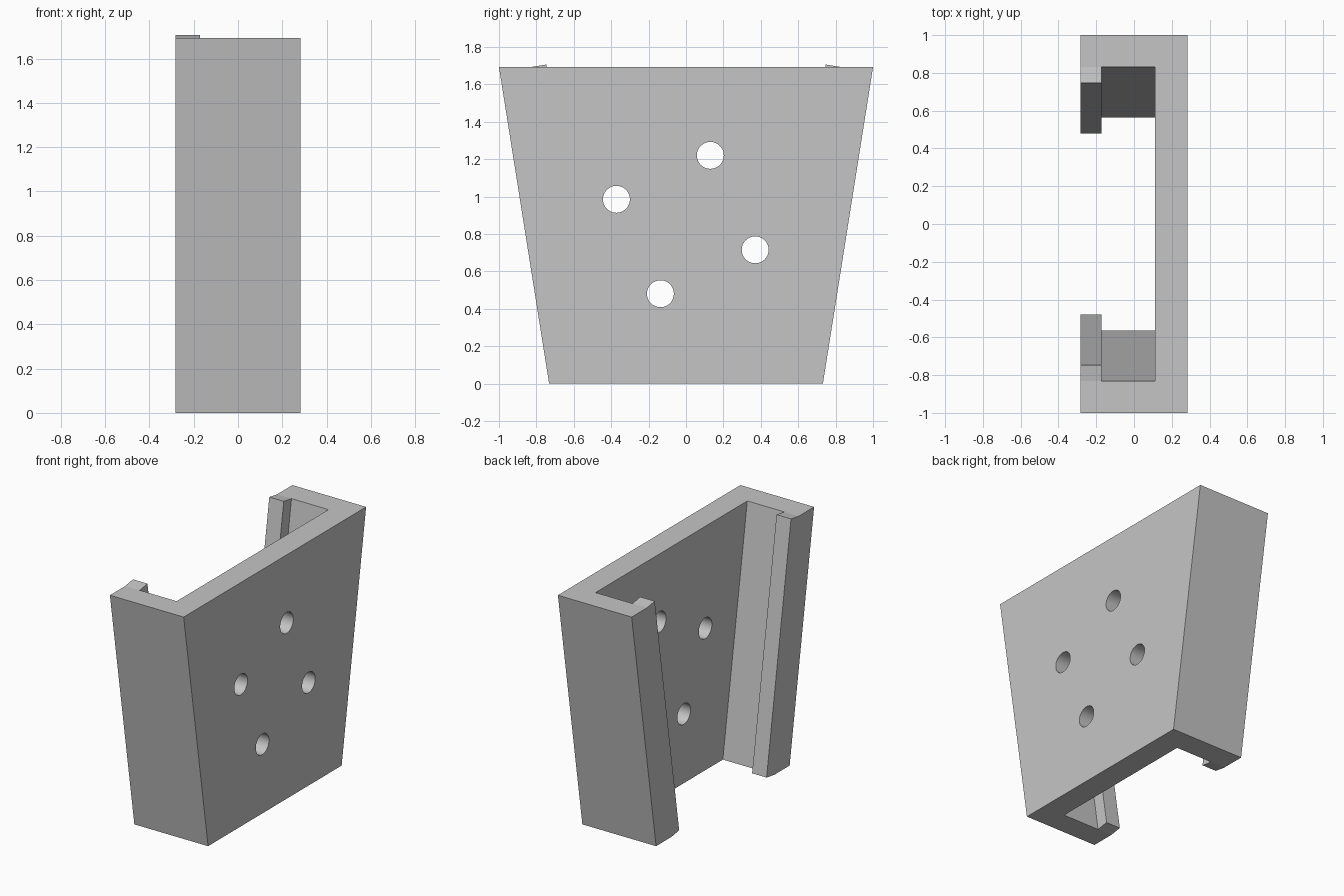
import bpy, bmesh, math

old = bpy.data.objects.get("Cube")
if old:
    bpy.data.objects.remove(old, do_unlink=True)

HEIGHT = 1.692
TAPER = 0.268          # how far each side leans in from top to bottom
X_BACK, X_WALL, X_LIP, X_FRONT = 0.283, 0.112, -0.172, -0.283
WALL_Y, LIP_Y = 0.832, 0.747
LIP_RISE = (WALL_Y - LIP_Y) * TAPER / HEIGHT   # lip ends are square to the lean

grey = bpy.data.materials.new("plain grey")
grey.use_nodes = True
grey.diffuse_color = (0.56, 0.56, 0.56, 1)
grey.node_tree.nodes["Principled BSDF"].inputs["Base Color"].default_value = (0.56, 0.56, 0.56, 1)


def loft(name, top):
    """Solid from a top outline, leaning inward down to a matching bottom outline."""
    bm = bmesh.new()
    upper = [bm.verts.new(p) for p in top]
    lower = [bm.verts.new((x, y - math.copysign(TAPER, y), z - HEIGHT)) for x, y, z in top]
    bm.faces.new(upper)
    bm.faces.new(lower[::-1])
    for i in range(len(top)):
        j = (i + 1) % len(top)
        bm.faces.new((upper[i], lower[i], lower[j], upper[j]))
    bmesh.ops.recalc_face_normals(bm, faces=bm.faces)
    mesh = bpy.data.meshes.new(name)
    bm.to_mesh(mesh)
    bm.free()
    mesh.materials.append(grey)
    obj = bpy.data.objects.new(name, mesh)
    bpy.context.collection.objects.link(obj)
    return obj


# Channel: back plate with two leaning side walls
half = [(X_BACK, 1.0), (X_FRONT, 1.0), (X_FRONT, WALL_Y), (X_WALL, WALL_Y)]
outline = half + [(x, -y) for x, y in reversed(half)]
channel = loft("channel_body", [(x, y, HEIGHT) for x, y in outline])

# Retaining lips along the open edges
for side, name in ((-1, "front_lip"), (1, "rear_lip")):
    loft(name, [(X_FRONT, side * WALL_Y, HEIGHT),
                (X_LIP, side * WALL_Y, HEIGHT),
                (X_LIP, side * LIP_Y, HEIGHT + LIP_RISE),
                (X_FRONT, side * LIP_Y, HEIGHT + LIP_RISE)])

# Four screw holes through the back plate
for y, z in ((0.13, 1.22), (-0.372, 0.985), (0.37, 0.715), (-0.137, 0.48)):
    bpy.ops.mesh.primitive_cylinder_add(vertices=48, radius=0.072, depth=0.4,
                                        location=(0.2, y, z),
                                        rotation=(0, math.pi / 2, 0))
    cutter = bpy.context.object
    cutter.name = "hole_cutter"
    cutter.data.materials.append(grey)
    bpy.context.view_layer.objects.active = channel
    mod = channel.modifiers.new("screw hole", "BOOLEAN")
    mod.operation = "DIFFERENCE"
    mod.solver = "EXACT"
    mod.object = cutter
    bpy.ops.object.modifier_apply(modifier=mod.name)
    bpy.data.objects.remove(cutter, do_unlink=True)

# Smooth hole walls, crisp edges
bpy.ops.object.select_all(action="DESELECT")
channel.select_set(True)
bpy.context.view_layer.objects.active = channel
bpy.ops.object.shade_smooth_by_angle(angle=math.radians(30))
